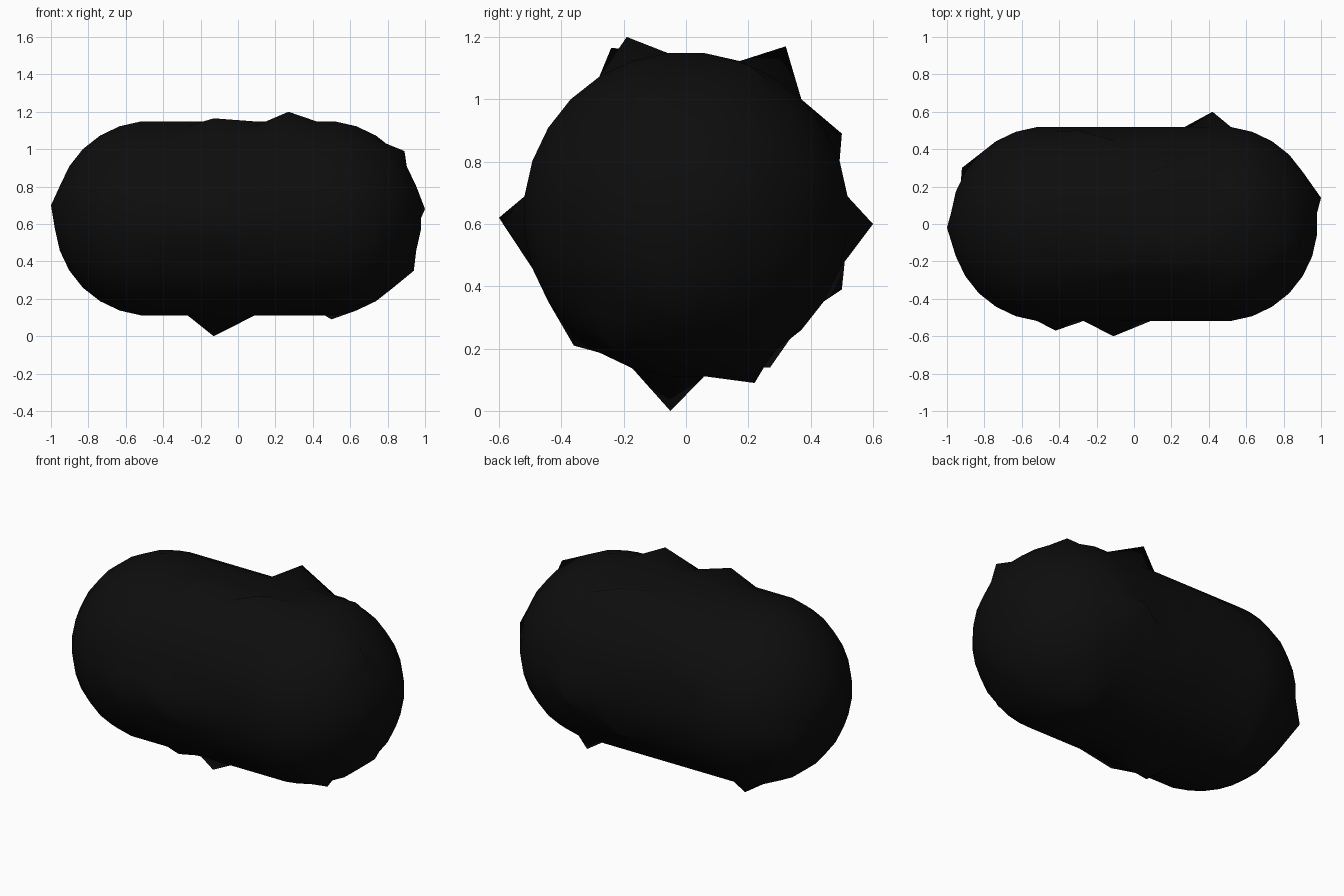
import bpy, bmesh, math
from mathutils import Vector

if "Cube" in bpy.data.objects:
    bpy.data.objects.remove(bpy.data.objects["Cube"])

RADIUS, HALF, CENTRE_Z = 0.525, 0.46, 0.63

# Rounded capsule body: a cube grid pushed onto a sphere, then stretched along x
bm = bmesh.new()
bmesh.ops.create_cube(bm, size=2)
bmesh.ops.subdivide_edges(bm, edges=bm.edges[:], cuts=6, use_grid_fill=True)
for v in bm.verts:
    p = Vector([math.tan(c * math.pi / 4) for c in v.co]).normalized() * RADIUS
    p.x += math.copysign(HALF, p.x)
    p.z += CENTRE_Z
    v.co = p

# Rings along the straight middle
for x in (-0.42, -0.27, -0.09, 0.09, 0.27, 0.42):
    bmesh.ops.bisect_plane(bm, geom=bm.verts[:] + bm.edges[:] + bm.faces[:],
                           plane_co=(x, 0, 0), plane_no=(1, 0, 0))

# Jagged lumps: pull the nearest surface point out to each tip
tips = [
    (0.27, -0.19, 1.20), (-0.13, -0.24, 1.165), (0.20, 0.32, 1.17), (0.64, 0.20, 1.11),
    (0.89, -0.10, 0.99), (0.94, -0.05, 0.35), (1.00, 0.14, 0.68), (-1.00, -0.02, 0.70),
    (-0.92, 0.30, 0.48), (-0.11, -0.60, 0.62), (0.42, 0.60, 0.60), (-0.42, -0.57, 0.62),
    (-0.13, -0.05, 0.00), (0.50, 0.22, 0.09), (-0.58, 0.27, 0.14), (0.76, -0.24, 0.21),
    (-0.14, -0.36, 0.21), (-0.30, 0.50, 0.89), (0.10, 0.50, 0.39),
]
for tip in map(Vector, tips):
    min(bm.verts, key=lambda v: (v.co - tip).length).co = tip

bmesh.ops.recalc_face_normals(bm, faces=bm.faces[:])
for f in bm.faces:
    f.smooth = True
mesh = bpy.data.meshes.new("coal_lump")
bm.to_mesh(mesh)
bm.free()

mat = bpy.data.materials.new("coal black")
mat.diffuse_color = (0.004, 0.004, 0.004, 1)
mat.use_nodes = True
mat.node_tree.nodes["Principled BSDF"].inputs["Base Color"].default_value = mat.diffuse_color
mesh.materials.append(mat)
lump = bpy.data.objects.new("coal_lump", mesh)
bpy.context.collection.objects.link(lump)
